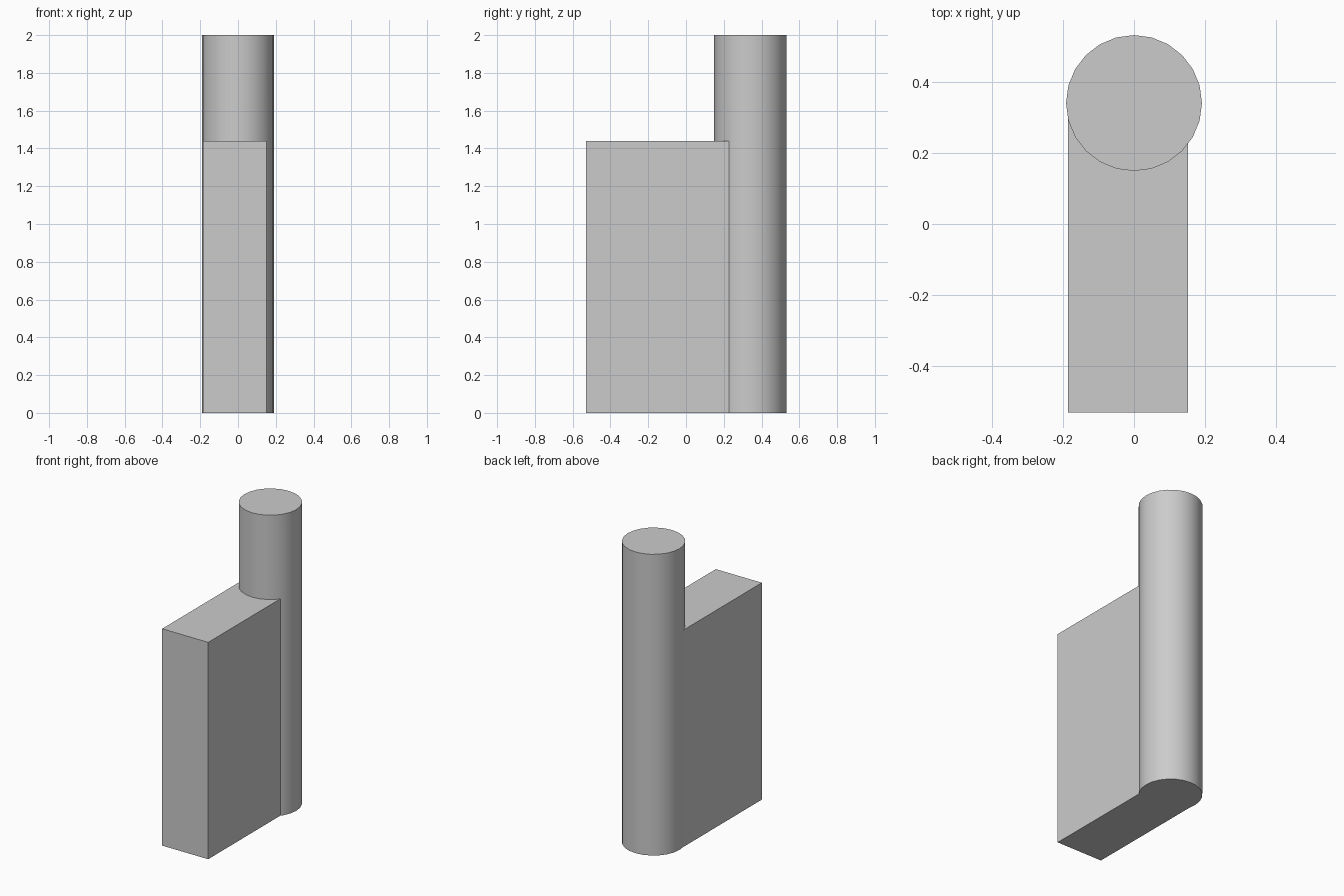
import bpy

if "Cube" in bpy.data.objects:
    bpy.data.objects.remove(bpy.data.objects["Cube"], do_unlink=True)

grey = bpy.data.materials.new("light grey")
grey.use_nodes = True
colour = (0.6, 0.6, 0.6, 1)
grey.diffuse_color = colour
grey.node_tree.nodes["Principled BSDF"].inputs["Base Color"].default_value = colour

# Tall round post at the back, smooth sides with flat caps
bpy.ops.mesh.primitive_cylinder_add(vertices=24, radius=0.191, depth=2, location=(0, 0.34, 1))
post = bpy.context.object
post.name = "post_with_panel"
post.data.materials.append(grey)
for face in post.data.polygons:
    face.use_smooth = abs(face.normal.z) < 0.5

# Thick flat panel running forward from the post, slightly off centre
left, right, front, back, height = -0.186, 0.152, -0.53, 0.34, 1.44
bpy.ops.mesh.primitive_cube_add(size=1, location=((left + right) / 2, (front + back) / 2, height / 2))
panel = bpy.context.object
panel.name = "panel"
panel.scale = (right - left, back - front, height)
panel.data.materials.append(grey)

# Merge the panel into the post as one solid
union = post.modifiers.new("merge_panel", 'BOOLEAN')
union.operation = 'UNION'
union.solver = 'EXACT'
union.object = panel
bpy.context.view_layer.update()
bpy.context.view_layer.objects.active = post
bpy.ops.object.modifier_apply(modifier=union.name)
bpy.data.objects.remove(panel, do_unlink=True)
